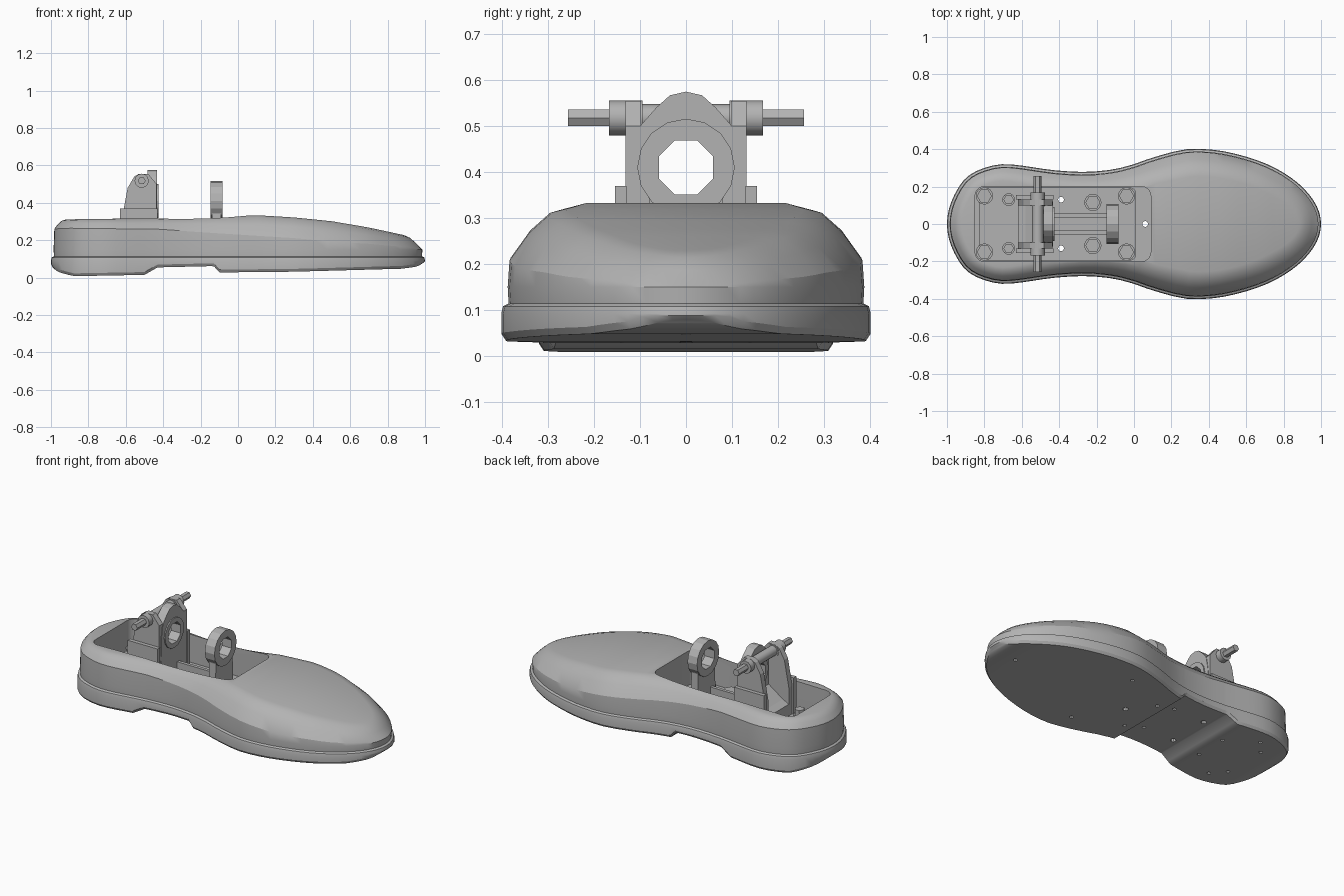
import bpy, bmesh, math
from mathutils import Vector

cube = bpy.data.objects.get("Cube")
if cube:
    bpy.data.objects.remove(cube, do_unlink=True)

grey = bpy.data.materials.new("plain grey")
grey.use_nodes = True
grey.diffuse_color = (0.45, 0.45, 0.45, 1)
grey.node_tree.nodes["Principled BSDF"].inputs["Base Color"].default_value = (0.45, 0.45, 0.45, 1)


def finish(name, bm, smooth=None):
    bmesh.ops.recalc_face_normals(bm, faces=bm.faces[:])
    me = bpy.data.meshes.new(name)
    bm.to_mesh(me)
    bm.free()
    ob = bpy.data.objects.new(name, me)
    bpy.context.collection.objects.link(ob)
    me.materials.append(grey)
    if smooth:
        shade(ob, smooth)
    return ob


def activate(ob):
    bpy.ops.object.select_all(action='DESELECT')
    ob.select_set(True)
    bpy.context.view_layer.objects.active = ob


def shade(ob, angle):
    activate(ob)
    bpy.ops.object.shade_smooth_by_angle(angle=math.radians(angle))


def add_prism(bm, pts, axis, a, b):
    """Extrude a 2D profile along an axis: x uses (y,z), y uses (x,z), z uses (x,y)."""
    def place(p, t):
        return {'x': (t, p[0], p[1]), 'y': (p[0], t, p[1]), 'z': (p[0], p[1], t)}[axis]
    lo = [bm.verts.new(place(p, a)) for p in pts]
    hi = [bm.verts.new(place(p, b)) for p in pts]
    n = len(pts)
    bm.faces.new(lo)
    bm.faces.new(hi[::-1])
    for i in range(n):
        bm.faces.new((lo[i], lo[(i + 1) % n], hi[(i + 1) % n], hi[i]))


def prism(name, pts, axis, a, b, smooth=None):
    bm = bmesh.new()
    add_prism(bm, pts, axis, a, b)
    return finish(name, bm, smooth)


def circle(cx, cy, r, n, turn=0.0):
    return [(cx + r * math.cos(2 * math.pi * i / n + turn),
             cy + r * math.sin(2 * math.pi * i / n + turn)) for i in range(n)]


def rect(x0, x1, y0, y1, r=0.0):
    if not r:
        return [(x0, y0), (x1, y0), (x1, y1), (x0, y1)]
    out = []
    for k, (cx, cy) in enumerate([(x1 - r, y1 - r), (x0 + r, y1 - r), (x0 + r, y0 + r), (x1 - r, y0 + r)]):
        out += [(cx + r * math.cos(math.pi / 2 * (k + j / 5)),
                 cy + r * math.sin(math.pi / 2 * (k + j / 5))) for j in range(6)]
    return out


def cut(ob, cutter):
    activate(ob)
    m = ob.modifiers.new("cut", 'BOOLEAN')
    m.operation, m.solver, m.object = 'DIFFERENCE', 'EXACT', cutter
    bpy.ops.object.modifier_apply(modifier=m.name)


def lerp(table, x):
    if x <= table[0][0]:
        return table[0][1]
    for (x0, v0), (x1, v1) in zip(table, table[1:]):
        if x <= x1:
            return v0 + (v1 - v0) * (x - x0) / (x1 - x0)
    return table[-1][1]


# Shoe profiles: half width, top height, bottom height, shoulder drop
WIDTH = [(-1, 0), (-.97, .135), (-.9, .245), (-.8, .3), (-.68, .32), (-.4, .285), (-.22, .28), (-.05, .305),
         (.1, .355), (.25, .395), (.35, .402), (.5, .385), (.7, .325), (.85, .24), (.95, .14), (1, 0)]
TOP = [(-1, .305), (-.9, .312), (-.3, .32), (.1, .334), (.3, .322), (.5, .302), (.7, .268), (.9, .225), (1, .195)]
BOT = [(-1, .06), (-.96, .03), (-.88, .008), (-.5, .015), (-.43, .055), (-.13, .062), (-.1, .028),
       (.3, .032), (.88, .048), (.96, .06), (1, .085)]
DROP = [(-1, .045), (-.4, .06), (.1, .11), (.5, .11), (.8, .075), (1, .045)]
SHOULDER = [(-1, .05), (-.3, .07), (.2, .11), (.8, .1), (1, .08)]

knots = [(math.acos(-x), w) for x, w in WIDTH]


def half_width(t):
    k = max(0, min(len(knots) - 2, sum(1 for a, _ in knots if a <= t) - 1))

    def slope(i):
        a, b = max(i - 1, 0), min(i + 1, len(knots) - 1)
        return (knots[b][1] - knots[a][1]) / (knots[b][0] - knots[a][0])
    (t0, w0), (t1, w1) = knots[k], knots[k + 1]
    h = t1 - t0
    s = (t - t0) / h
    return ((2*s**3 - 3*s*s + 1) * w0 + (s**3 - 2*s*s + s) * h * slope(k)
            + (3*s*s - 2*s**3) * w1 + (s**3 - s*s) * h * slope(k + 1))


# Outline samples with extra ones at the steps of the heel
ts = sorted([math.pi * i / 44 for i in range(45)] + [math.acos(-x) for x in (-.5, -.43, -.13, -.1)])
outline = [Vector((-math.cos(t), 0 if i in (0, len(ts) - 1) else half_width(t))) for i, t in enumerate(ts)]
normals = []
for i in range(len(outline)):
    if i in (0, len(outline) - 1):
        normals.append(Vector((-1 if i == 0 else 1, 0)))
    else:
        d = outline[i + 1] - outline[i - 1]
        normals.append(Vector((-d.y, d.x)).normalized())

# Each level gives inset and height as functions of x
LEVELS = [
    (lambda x: .010, lambda x: lerp(BOT, x)),
    (lambda x: .0, lambda x: min(lerp(BOT, x) + .015, .088)),
    (lambda x: .0, lambda x: .092),
    (lambda x: .004, lambda x: .108),
    (lambda x: .016, lambda x: .114),
    (lambda x: .014, lambda x: .150),
    (lambda x: .018, lambda x: lerp(TOP, x) - lerp(DROP, x)),
    (lambda x: .018 + .4 * lerp(SHOULDER, x), lambda x: lerp(TOP, x) - .45 * lerp(DROP, x)),
    (lambda x: .018 + .8 * lerp(SHOULDER, x), lambda x: lerp(TOP, x) - .1 * lerp(DROP, x)),
    (lambda x: .018 + 1.2 * lerp(SHOULDER, x), lambda x: lerp(TOP, x)),
]
bm = bmesh.new()
n = len(outline) - 1
rings = []
for inset, height in LEVELS:
    side = []
    for p, nm in zip(outline, normals):
        q = p - nm * inset(p.x)
        side.append((q.x, max(q.y, 0), height(q.x)))
    rings.append([bm.verts.new(c) for c in side]
                 + [bm.verts.new((x, -y, z)) for x, y, z in side[n - 1:0:-1]])
for lo, hi in zip(rings, rings[1:]):
    for i in range(2 * n):
        j = (i + 1) % (2 * n)
        bm.faces.new((lo[i], lo[j], hi[j], hi[i]))
for ring in (rings[0], rings[-1]):
    for i in range(n):
        quad = [ring[i], ring[i + 1], ring[-i - 1], ring[-i]] if i else [ring[0], ring[1], ring[-1]]
        bm.faces.new(list(dict.fromkeys(quad)))
shoe = finish("shoe_shell", bm)

# Cavity and screw holes
cavity = prism("cavity_cutter", rect(-.85, .09, -.2, .2, .05), 'z', .125, .7)
bm = bmesh.new()
for x, y, r, top in [(.06, 0, .016, .3), (-.39, .13, .016, .3), (-.55, .1, .011, .05), (-.72, .22, .011, .05),
                     (-.79, .14, .011, .05), (-.18, .13, .011, .09), (-.05, .14, .011, .06),
                     (.23, .26, .011, .06), (.85, 0, .011, .07)]:
    for s in ((1, -1) if y else (1,)):
        add_prism(bm, circle(x, s * y, r, 8), 'z', -.1, top)
holes = finish("hole_cutter", bm)
cut(shoe, cavity)
cut(shoe, holes)
shade(shoe, 30)

# Mounting plate with bolts
plate = prism("mounting_plate", rect(-.83, .01, -.195, .195, .03), 'z', .12, .15)
cut(plate, holes)
bolts = [(-.8, .15, .04), (-.04, .15, .04), (-.22, .115, .04), (-.67, .13, .028)]
for x, y, r in bolts:
    for s in (1, -1):
        tag = "left" if s > 0 else "right"
        prism(f"washer_{tag}", circle(x, s * y, r + .006, 16), 'z', .15, .16)
        prism(f"bolt_head_{tag}", circle(x, s * y, r, 6), 'z', .16, .195)

# Spine joining the two brackets
prism("spine_base", rect(-.5, -.1, -.055, .055), 'z', .15, .18)
for s in (1, -1):
    prism("spine_rail", rect(-.5, -.1, s * .045 - .01, s * .045 + .01), 'z', .18, .22)

# Front ring bracket and rear tower, both bored through
bore = prism("bore_cutter", circle(0, .41, .064, 8, math.pi / 8), 'x', -.8, .1)
arc = [(.1 * math.cos(a), .41 + .1 * math.sin(a)) for a in [math.pi * i / 12 for i in range(13)]]
stem = prism("front_bracket", [(-.085, .15), (.085, .15), (.08, .34)] + arc + [(-.08, .34)], 'x', -.138, -.092)
ring = prism("front_ring", circle(0, .41, .106, 16), 'x', -.148, -.084)
tower = prism("rear_tower", [(-.12, .15), (.12, .15), (.115, .42), (.1, .5), (.065, .54), (.035, .567), (0, .575),
                             (-.035, .567), (-.065, .54), (-.1, .5), (-.115, .42)], 'x', -.485, -.432)
collar = prism("rear_collar", circle(0, .41, .09, 16), 'x', -.49, -.425)
for ob in (stem, ring, tower, collar):
    cut(ob, bore)

# Rear cheeks, feet, bosses and pegs
cheek = [(-.62, .15), (-.62, .32), (-.59, .48), (-.555, .54), (-.53, .555), (-.48, .555), (-.435, .5), (-.435, .15)]
foot = [(-.63, .15), (-.43, .15), (-.43, .37), (-.46, .40), (-.59, .40), (-.63, .30)]
for s in (1, -1):
    tag = "left" if s > 0 else "right"
    prism(f"rear_cheek_{tag}", cheek, 'y', s * .098, s * .132)
    prism(f"rear_foot_{tag}", rect(-.63, -.43, .15, .37), 'y', s * .13, s * .155)
    prism(f"axle_boss_{tag}", circle(-.515, .518, .038, 12), 'y', s * .095, s * .168, 35)
    prism(f"axle_peg_{tag}", circle(-.515, .518, .021, 6), 'y', s * .16, s * .257)
prism("rear_block", [(-.62, .15), (-.48, .15), (-.48, .31), (-.58, .24), (-.62, .22)], 'y', -.1, .1)
prism("axle", circle(-.515, .518, .03, 12), 'y', -.1, .1, 35)

for cutter in (cavity, holes, bore):
    bpy.data.objects.remove(cutter, do_unlink=True)
